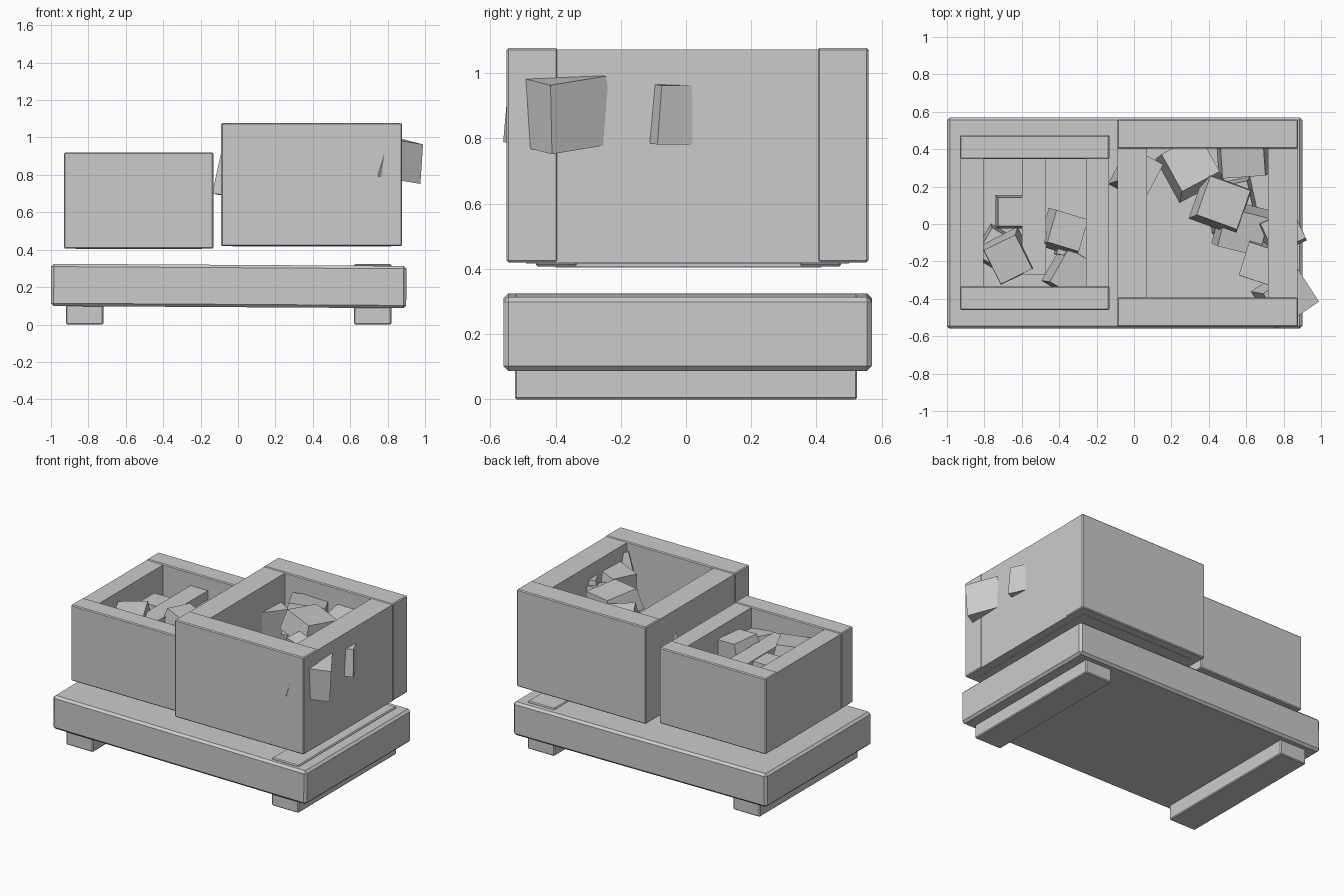
import bpy
import bmesh
from math import radians
from mathutils import Vector

default = bpy.data.objects.get("Cube")
if default:
    bpy.data.objects.remove(default, do_unlink=True)


def block(name, center, size, turn=(0, 0, 0), taper=1.0, bevel=0.0):
    """Box with an optional narrower top and chamfered edges."""
    bm = bmesh.new()
    bmesh.ops.create_cube(bm, size=1)
    for v in bm.verts:
        if v.co.z > 0:
            v.co.x *= taper
            v.co.y *= taper
        v.co *= Vector(size)
    if bevel:
        bmesh.ops.bevel(bm, geom=bm.edges[:], offset=bevel, segments=1, affect='EDGES')
    mesh = bpy.data.meshes.new(name)
    bm.to_mesh(mesh)
    bm.free()
    obj = bpy.data.objects.new(name, mesh)
    obj.location = center
    obj.rotation_euler = [radians(a) for a in turn]
    bpy.context.collection.objects.link(obj)
    return obj


def span(name, x, y, z, **options):
    """Box given by its limits on each axis."""
    limits = (x, y, z)
    return block(name, [(a + b) / 2 for a, b in limits],
                 [b - a for a, b in limits], **options)


def crate(name, x, y, z, wall_x, wall_y, floor_top):
    """Open crate: full-width front and back, side walls set between them."""
    inner_y = (y[0] + wall_y - 0.01, y[1] - wall_y + 0.01)
    span(name + "_front", x, (y[0], y[0] + wall_y), z, bevel=0.006)
    span(name + "_back", x, (y[1] - wall_y, y[1]), z, bevel=0.006)
    side_z = (z[0], z[1] - 0.005)
    span(name + "_right_side", (x[0] + 0.003, x[0] + wall_x), inner_y, side_z)
    span(name + "_left_side", (x[1] - wall_x, x[1] - 0.003), inner_y, side_z)
    span(name + "_floor", (x[0] + 0.06, x[1] - 0.06),
         (y[0] + 0.06, y[1] - 0.06), (z[0] - 0.003, floor_top))


# Pallet and its two runners
span("pallet_deck", (-1, 0.9), (-0.56, 0.57), (0.093, 0.319),
     turn=(0, 0.35, 0), bevel=0.015)
for side, x0 in (("right", -0.92), ("left", 0.62)):
    span(side + "_runner", (x0, x0 + 0.2), (-0.525, 0.525), (0, 0.323), bevel=0.006)

# Crates
crate("large_crate", (-0.09, 0.877), (-0.55, 0.56), (0.42, 1.077), 0.16, 0.157, 0.53)
crate("small_crate", (-0.93, -0.132), (-0.46, 0.475), (0.407, 0.92), 0.125, 0.127, 0.52)

# Tapered lumps in the large crate: centre, size, rotation
large_pile = [
    ((0.82, -0.39, 0.89), (0.27, 0.24, 0.21), (8, 8, 34)),
    ((0.79, -0.04, 0.88), (0.22, 0.2, 0.18), (0, 5, 25)),
    ((0.69, -0.21, 0.88), (0.22, 0.22, 0.18), (5, -8, -18)),
    ((0.58, -0.03, 0.85), (0.27, 0.25, 0.18), (8, 5, -14)),
    ((0.47, 0.11, 0.94), (0.27, 0.26, 0.14), (-6, 6, -20)),
    ((0.58, 0.37, 0.86), (0.27, 0.25, 0.2), (8, 0, 4)),
    ((0.3, 0.31, 0.88), (0.27, 0.27, 0.2), (-8, 6, 28)),
    ((0.02, 0.27, 0.79), (0.23, 0.21, 0.22), (5, 5, 62)),
    ((0.52, 0.1, 0.66), (0.26, 0.26, 0.24), (0, 0, 12)),
]
for i, (center, size, turn) in enumerate(large_pile, 1):
    block(f"large_crate_lump_{i}", center, size, turn, taper=0.85)

# Lumps and a slat in the small crate
small_pile = [
    ((-0.67, -0.18, 0.77), (0.22, 0.24, 0.17), (5, -5, 26)),
    ((-0.65, 0.065, 0.75), (0.18, 0.18, 0.15), (0, 0, 0)),
    ((-0.37, -0.04, 0.78), (0.21, 0.21, 0.16), (-6, 10, -17)),
    ((-0.31, -0.08, 0.7), (0.2, 0.22, 0.17), (4, 0, -12)),
    ((-0.33, -0.26, 0.7), (0.22, 0.24, 0.18), (0, 8, -30)),
    ((-0.72, -0.14, 0.62), (0.2, 0.22, 0.18), (0, 0, 60)),
]
for i, (center, size, turn) in enumerate(small_pile, 1):
    block(f"small_crate_lump_{i}", center, size, turn, taper=0.85)
span("small_crate_slat", (-0.6, -0.47), (-0.27, 0.37), (0.77, 0.83))
